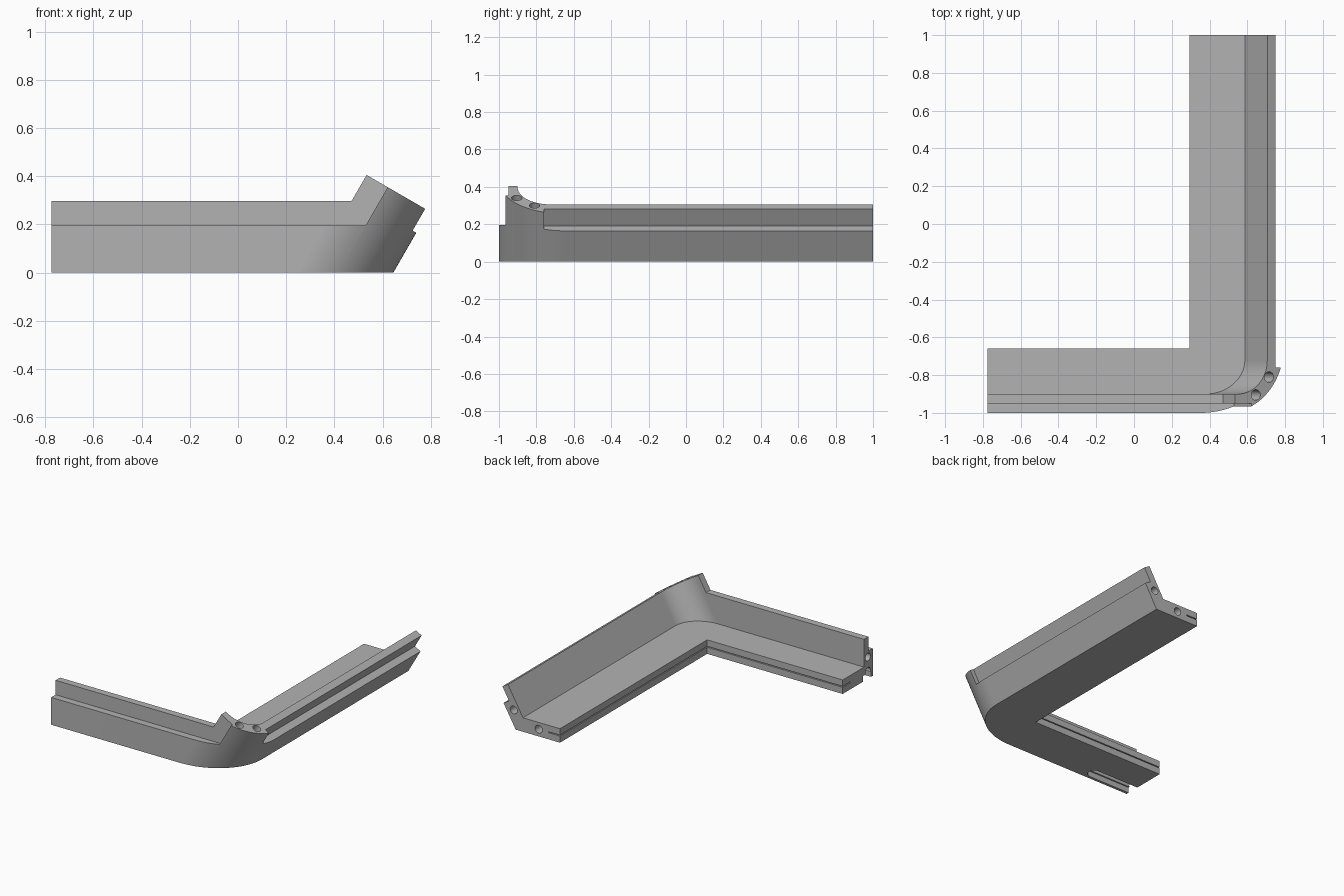
import bpy, bmesh, math
from mathutils import Matrix, Vector

if "Cube" in bpy.data.objects:
    bpy.data.objects.remove(bpy.data.objects["Cube"])

TILT = math.radians(30)
LEAN = math.tan(TILT)          # sideways shift per unit of height
SQUASH = math.cos(TILT)        # round corners widen by this in x


def link(name, bm):
    bmesh.ops.recalc_face_normals(bm, faces=bm.faces)
    mesh = bpy.data.meshes.new(name)
    bm.to_mesh(mesh)
    bm.free()
    obj = bpy.data.objects.new(name, mesh)
    bpy.context.collection.objects.link(obj)
    return obj


def prism(name, outline, z0, z1, lean=LEAN):
    """Extrude a ground outline upward, leaning towards +x."""
    bm = bmesh.new()
    low, high = [[bm.verts.new((x + lean * z, y, z)) for x, y in outline] for z in (z0, z1)]
    bm.faces.new(low)
    bm.faces.new(high)
    n = len(outline)
    for i in range(n):
        j = (i + 1) % n
        bm.faces.new((low[i], low[j], high[j], high[i]))
    return link(name, bm)


def box(name, lo, hi, matrix=Matrix()):
    bm = bmesh.new()
    bmesh.ops.create_cube(bm, size=1)
    for v in bm.verts:
        v.co = matrix @ Vector([a + (b - a) * (c + 0.5) for a, b, c in zip(lo, hi, v.co)])
    return link(name, bm)


def drill(name, centre, axis, depth=0.25, radius=0.028):
    bm = bmesh.new()
    turn = Vector(axis).to_track_quat('Z', 'Y').to_matrix().to_4x4()
    bmesh.ops.create_cone(bm, cap_ends=True, segments=24, radius1=radius, radius2=radius,
                          depth=2 * depth, matrix=Matrix.Translation(centre) @ turn)
    return link(name, bm)


def arc(cx, cy, rx, ry, start, end, steps=24):
    angles = [math.radians(start + (end - start) * i / steps) for i in range(steps + 1)]
    return [(cx + rx * math.cos(a), cy + ry * math.sin(a)) for a in angles]


def rect(x0, x1, y0, y1):
    return [(x0, y0), (x1, y0), (x1, y1), (x0, y1)]


def leaning_frame(x, z):
    return Matrix.Translation((x, 0, z)) @ Matrix.Rotation(TILT, 4, 'Y')


def corner(x, y, radius):
    """Quarter bend ending tangent to the lines at x and y."""
    rx = radius / SQUASH
    return arc(x - rx, y + radius, rx, radius, -90, 0)


# Solid block with the rounded, leaning outer corner
body = prism("corner_rail", [(-1.6, -1)] + corner(0.645, -1, 0.35) + [(0.645, 1), (-1.6, 1)], 0, 0.7)

up = (math.sin(TILT), 0, math.cos(TILT))
cutters = [
    # Inside of the walls, above the floor
    prism("cavity", [(-3, -0.9)] + corner(0.529, -0.9, 0.18) + [(0.529, 3), (-3, 3)], 0.1, 0.9),
    # Space between the two legs, and the left end
    box("leg_gap", (-3, -0.66, -1), (0.295, 3, 2)),
    box("left_end", (-3, -3, -1), (-0.775, 3, 2)),
    # Wall tops
    prism("front_wall_top", rect(-3, 0.3, -2, -0.5), 0.298, 1.5),
    box("leaning_wall_top", (-4, -3, 0), (4, 3, 3), leaning_frame(0.707, 0.305)),
    # Outer ledges on both walls
    prism("front_ledge", rect(-3, 0.417, -2, -0.95), 0.195, 1.5),
    box("side_ledge", (0, -0.76, 0), (0.5, 2, 0.5), leaning_frame(0.697, 0.19)),
    # Thin slit in the inner floor edges
    box("edge_slit", (-3, -0.75, 0.047), (0.385, 3, 0.054)),
    # Round-ended slot under the front leg
    prism("under_slot", [(-1, -0.98)] + arc(-0.44, -0.935, 0.045, 0.045, -90, 90, 16)
          + [(-1, -0.89)], -0.1, 0.04, 0),
    # Pin holes in the ends and the corner cap
    drill("left_hole_upper", (-0.775, -0.945, 0.155), (1, 0, 0)),
    drill("left_hole_lower", (-0.775, -0.945, 0.052), (1, 0, 0), 0.36),
    drill("back_hole_floor", (0.463, 1, 0.051), (0, 1, 0)),
    drill("back_hole_wall", (0.66, 1, 0.136), (0, 1, 0)),
    drill("cap_hole_front", (0.645, -0.905, 0.341), up, 0.15),
    drill("cap_hole_side", (0.715, -0.81, 0.30), up, 0.15),
]

bpy.context.view_layer.objects.active = body
body.select_set(True)
for cutter in cutters:
    cutter.hide_render = True
    mod = body.modifiers.new(cutter.name, 'BOOLEAN')
    mod.operation = 'DIFFERENCE'
    mod.solver = 'EXACT'
    mod.object = cutter
    bpy.ops.object.modifier_apply(modifier=mod.name)
    bpy.data.objects.remove(cutter)

# Single grey finish
grey = bpy.data.materials.new("plain_grey")
grey.use_nodes = True
colour = (0.45, 0.45, 0.45, 1)
grey.diffuse_color = colour
grey.node_tree.nodes["Principled BSDF"].inputs["Base Color"].default_value = colour
body.data.materials.clear()
body.data.materials.append(grey)
for face in body.data.polygons:
    face.material_index = 0

bpy.ops.object.shade_smooth_by_angle(angle=math.radians(25))
weighted = body.modifiers.new("even_shading", 'WEIGHTED_NORMAL')
weighted.keep_sharp = True
